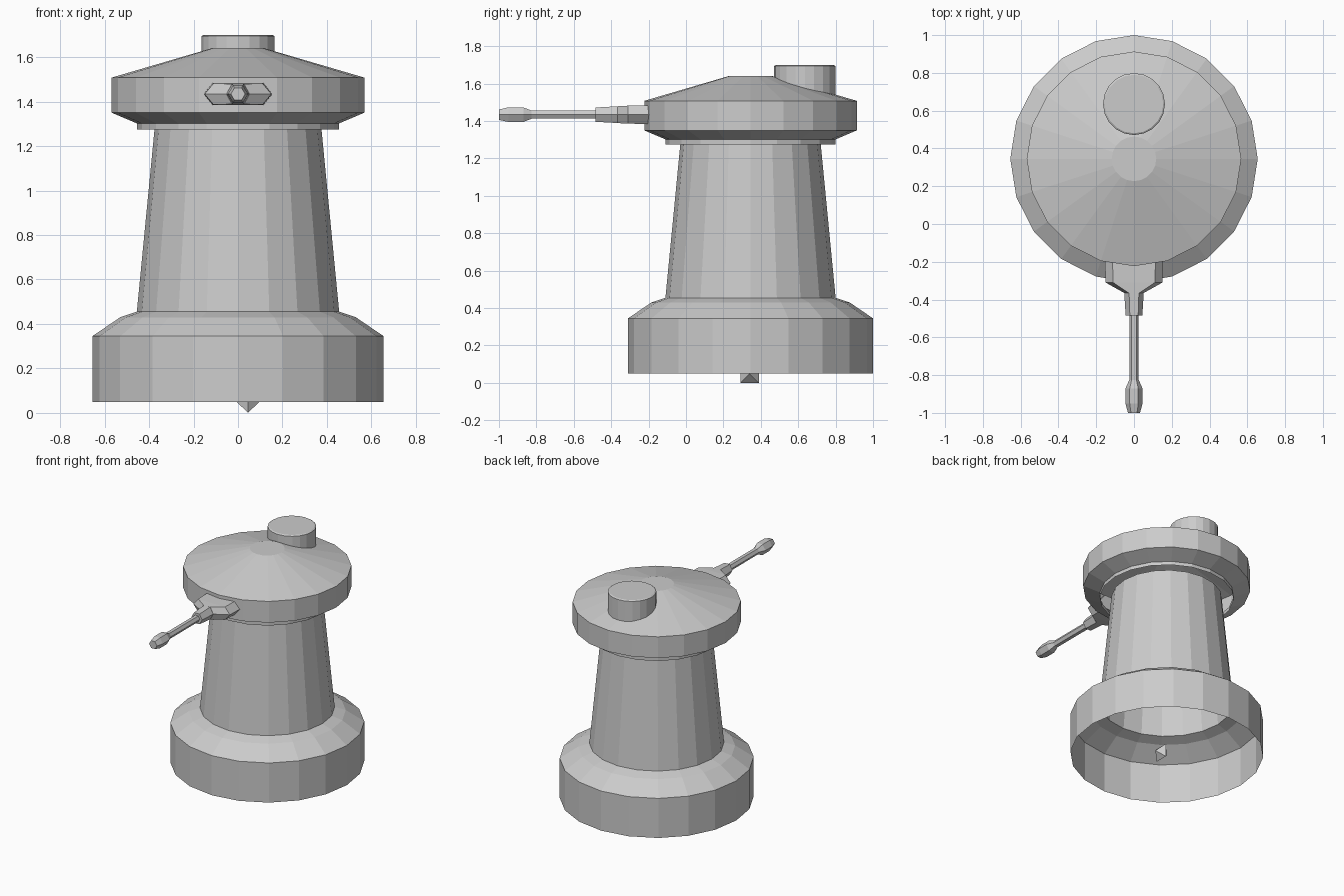
import bpy, bmesh
from math import sin, cos, pi

if "Cube" in bpy.data.objects:
    bpy.data.objects.remove(bpy.data.objects["Cube"])

AXIS_Y = 0.345   # tower axis
GUN_Z = 1.434    # barrel height


def loft(name, rings, cap_start=False, cap_end=False, recalc=False):
    """Skin a list of equally sized point rings with flat quads."""
    bm = bmesh.new()
    loops = [[bm.verts.new(p) for p in ring] for ring in rings]
    n = len(loops[0])
    for a, b in zip(loops, loops[1:]):
        for i in range(n):
            j = (i + 1) % n
            bm.faces.new((a[i], a[j], b[j], b[i]))
    if cap_start:
        bm.faces.new(loops[0][::-1])
    if cap_end:
        bm.faces.new(loops[-1])
    if recalc:
        bmesh.ops.recalc_face_normals(bm, faces=bm.faces[:])
    mesh = bpy.data.meshes.new(name)
    bm.to_mesh(mesh)
    bm.free()
    obj = bpy.data.objects.new(name, mesh)
    bpy.context.collection.objects.link(obj)
    return obj


def lathe(name, profile, y=AXIS_Y, sides=20, cap_end=False):
    """Upright turned part from (radius, z) pairs, bottom to top."""
    rings = [[(r * cos(2 * pi * i / sides), y + r * sin(2 * pi * i / sides), z)
              for i in range(sides)] for r, z in profile]
    return loft(name, rings, cap_end=cap_end)


def hex_part(name, sections):
    """Six-sided part along y from (y, point half-width, flat half-width, half-height)."""
    rings = [[(w, y, GUN_Z), (f, y, GUN_Z + h), (-f, y, GUN_Z + h),
              (-w, y, GUN_Z), (-f, y, GUN_Z - h), (f, y, GUN_Z - h)]
             for y, w, f, h in sections]
    return loft(name, rings, True, True, recalc=True)


def regular(y, r):
    return (y, r, r * 0.5, r * 0.866)


# Tower: open-bottomed foot, tapered column, hollow rotating head
lathe("base", [(0.655, 0.05), (0.655, 0.345), (0.53, 0.43), (0.455, 0.455)])
lathe("column", [(0.455, 0.455), (0.375, 1.28)])
lathe("head", [(0.455, 1.275), (0.455, 1.302), (0.568, 1.35),
               (0.568, 1.508), (0.118, 1.64)], cap_end=True)

# Hatch drum at the rear of the roof
lathe("hatch", [(0.164, 1.50), (0.164, 1.694), (0.155, 1.70)], y=0.635, cap_end=True)

# Gun: wide mount, sleeve, thin barrel and muzzle
hex_part("gun_mount", [(-0.17, 0.155, 0.115, 0.05), (-0.31, 0.15, 0.11, 0.048),
                       (-0.365, 0.052, 0.028, 0.045)])
hex_part("gun_sleeve", [regular(-0.36, 0.052), regular(-0.485, 0.044)])
hex_part("gun_barrel", [regular(-0.47, 0.025), regular(-0.84, 0.025)])
hex_part("gun_muzzle", [regular(-0.825, 0.025), regular(-0.87, 0.045),
                        regular(-0.95, 0.045), regular(-1.0, 0.032)])

# Small octahedral pivot below the foot
s = 0.049
bm = bmesh.new()
square = [bm.verts.new((0.045, 0.34 + a * s, 0.049 + b * s))
          for a, b in ((-1, -1), (1, -1), (1, 1), (-1, 1))]
for side in (-1, 1):
    tip = bm.verts.new((0.045 + side * 0.05, 0.34, 0.049))
    for i in range(4):
        bm.faces.new((square[i], square[(i + 1) % 4], tip))
bmesh.ops.recalc_face_normals(bm, faces=bm.faces[:])
mesh = bpy.data.meshes.new("pivot")
bm.to_mesh(mesh)
bm.free()
bpy.context.collection.objects.link(bpy.data.objects.new("pivot", mesh))
